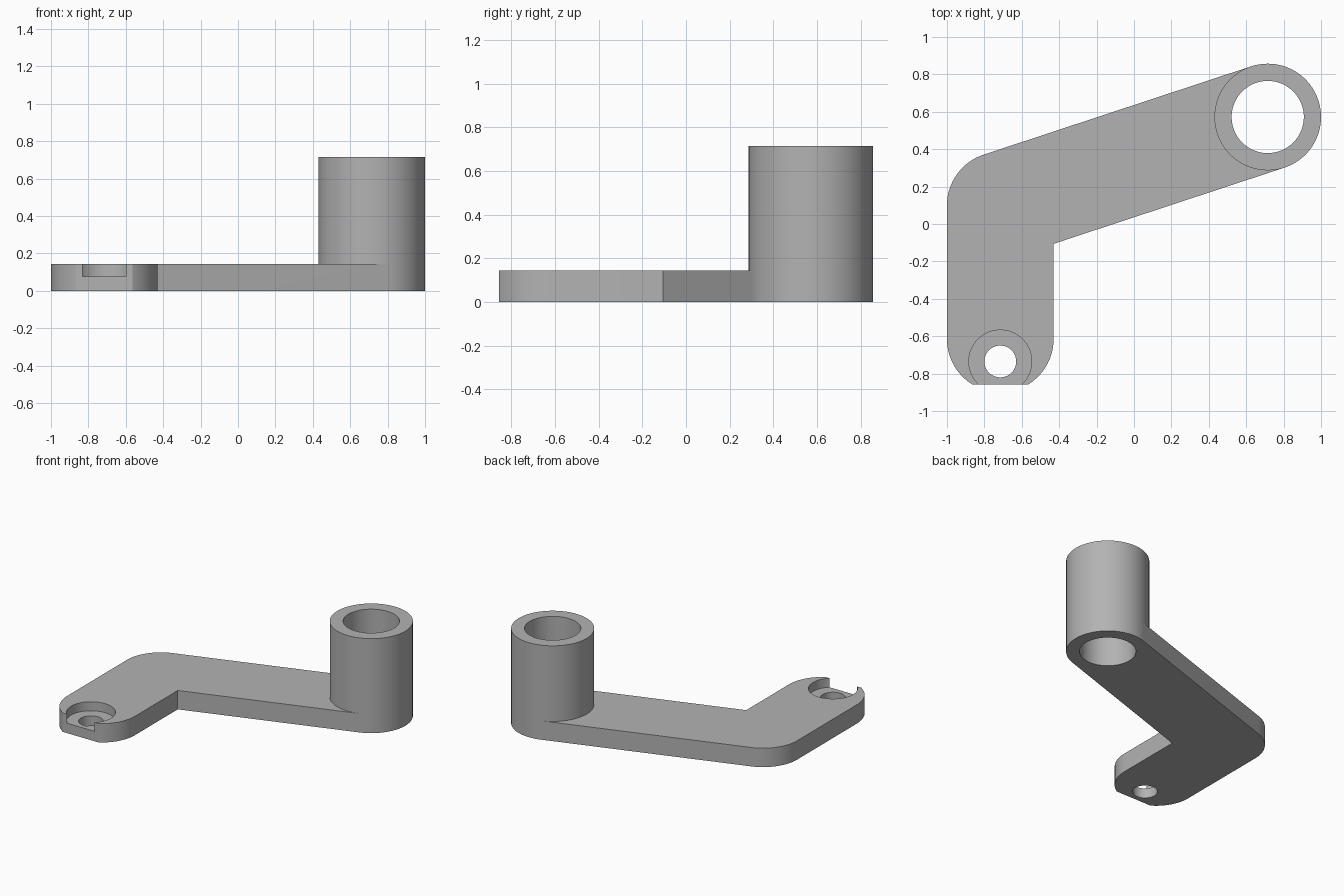
import bpy, bmesh
from math import sin, cos, pi, atan2, sqrt
from mathutils import Vector

cube = bpy.data.objects.get("Cube")
if cube:
    bpy.data.objects.remove(cube, do_unlink=True)

# Key dimensions
R = 0.285
THICK = 0.143
BOSS = Vector((0.715, 0.572))
ELBOW = Vector((-0.715, 0.1))
FOOT = Vector((-0.715, -0.615))
SCREW = Vector((-0.715, -0.735))
FRONT = -0.857
SEGMENTS = 96
slope = atan2(BOSS.y - ELBOW.y, BOSS.x - ELBOW.x)

grey = bpy.data.materials.new("plain grey")
grey.use_nodes = True
colour = (0.45, 0.45, 0.45, 1)
grey.diffuse_color = colour
grey.node_tree.nodes["Principled BSDF"].inputs["Base Color"].default_value = colour


def arc(centre, start, end, steps=28):
    angles = [start + (end - start) * i / steps for i in range(steps + 1)]
    return [centre + R * Vector((cos(a), sin(a))) for a in angles]


def prism(name, outline, bottom, top):
    bm = bmesh.new()
    base = bm.faces.new([bm.verts.new((p.x, p.y, bottom)) for p in outline])
    side = bmesh.ops.extrude_face_region(bm, geom=[base])["geom"]
    moved = [v for v in side if isinstance(v, bmesh.types.BMVert)]
    bmesh.ops.translate(bm, verts=moved, vec=(0, 0, top - bottom))
    bmesh.ops.recalc_face_normals(bm, faces=bm.faces)
    mesh = bpy.data.meshes.new(name)
    bm.to_mesh(mesh)
    bm.free()
    obj = bpy.data.objects.new(name, mesh)
    bpy.context.collection.objects.link(obj)
    mesh.materials.append(grey)
    return obj


def cylinder(name, centre, radius, bottom, top):
    turns = [slope + 2 * pi * i / SEGMENTS for i in range(SEGMENTS)]
    ring = [centre + radius * Vector((cos(a), sin(a))) for a in turns]
    return prism(name, ring, bottom, top)


def combine(target, tool, operation):
    tool.hide_render = True
    mod = target.modifiers.new(tool.name, "BOOLEAN")
    mod.operation, mod.solver, mod.object = operation, "EXACT", tool
    bpy.context.view_layer.objects.active = target
    bpy.ops.object.modifier_apply(modifier=mod.name)
    bpy.data.objects.remove(tool, do_unlink=True)


# Bent arm: rounded elbow, rounded foot with a flat front
up = R * Vector((-sin(slope), cos(slope)))
low = BOSS - up
inner_x = FOOT.x + R
inner = Vector((inner_x, low.y - (low.x - inner_x) * sin(slope) / cos(slope)))
cut = atan2(FOOT.y - FRONT, sqrt(R * R - (FOOT.y - FRONT) ** 2))
outline = [BOSS + up]
outline += arc(ELBOW, slope + pi / 2, pi)
outline += arc(FOOT, pi, pi + cut)
outline += arc(FOOT, 2 * pi - cut, 2 * pi)
outline += [inner, low]
arm = prism("crank_arm", outline, 0, THICK)

# Tall hollow boss
combine(arm, cylinder("boss", BOSS, R, 0, 0.715), "UNION")
combine(arm, cylinder("boss_bore", BOSS, 0.193, -0.1, 0.9), "DIFFERENCE")

# Screw hole and counterbore opening through the front
combine(arm, cylinder("screw_hole", SCREW, 0.085, -0.1, 0.3), "DIFFERENCE")
combine(arm, cylinder("counterbore", SCREW, 0.168, 0.075, 0.3), "DIFFERENCE")

# Smooth walls with crisp edges
bpy.ops.object.select_all(action="DESELECT")
arm.select_set(True)
bpy.context.view_layer.objects.active = arm
bpy.ops.object.shade_smooth_by_angle(angle=pi / 6)
